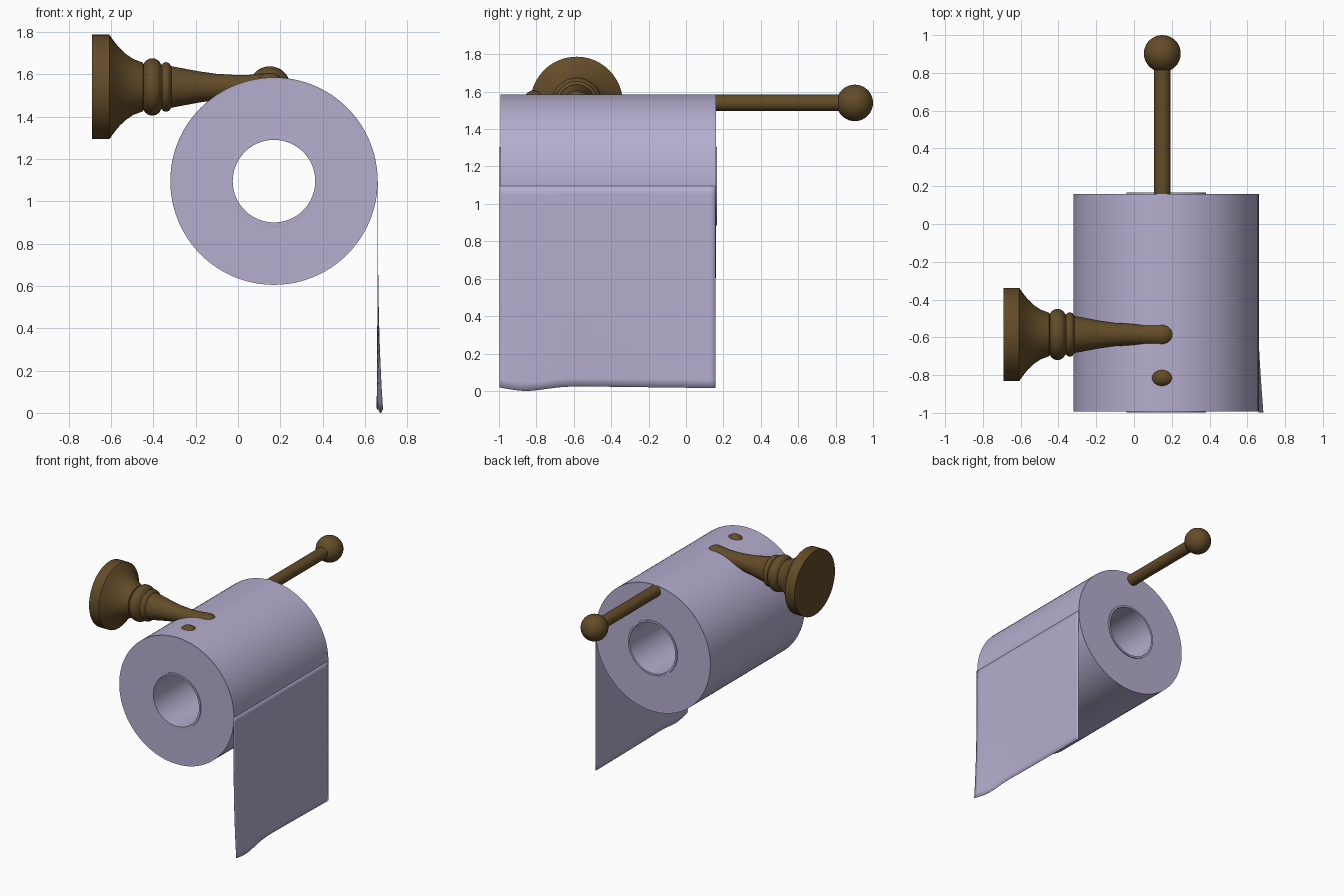
import bpy, bmesh, math

cube = bpy.data.objects.get("Cube")
if cube:
    bpy.data.objects.remove(cube, do_unlink=True)


def make_material(name, color):
    mat = bpy.data.materials.new(name)
    mat.use_nodes = True
    mat.diffuse_color = color
    mat.node_tree.nodes["Principled BSDF"].inputs["Base Color"].default_value = color
    return mat


bronze = make_material("dark bronze", (0.125, 0.072, 0.021, 1))
paper = make_material("lavender paper", (0.46, 0.42, 0.62, 1))


def finish(name, bm, mat, angle=35):
    bmesh.ops.remove_doubles(bm, verts=bm.verts, dist=1e-5)
    bmesh.ops.recalc_face_normals(bm, faces=bm.faces)
    mesh = bpy.data.meshes.new(name)
    bm.to_mesh(mesh)
    bm.free()
    mesh.materials.append(mat)
    obj = bpy.data.objects.new(name, mesh)
    bpy.context.collection.objects.link(obj)
    bpy.ops.object.select_all(action="DESELECT")
    obj.select_set(True)
    bpy.context.view_layer.objects.active = obj
    bpy.ops.object.shade_smooth_by_angle(angle=math.radians(angle))
    return obj


def lathe(name, profile, axis, center, mat, closed=False, sides=48):
    """Turn (position along axis, radius) points around the x or y axis."""
    bm = bmesh.new()
    cx, cy, cz = center
    rings = []
    for along, radius in profile:
        ring = []
        for i in range(sides):
            a = math.tau * i / sides
            u, w = radius * math.cos(a), radius * math.sin(a)
            co = (cx + along, cy + u, cz + w) if axis == "x" else (cx + u, cy + along, cz + w)
            ring.append(bm.verts.new(co))
        rings.append(ring)
    pairs = list(zip(rings, rings[1:]))
    if closed:
        pairs.append((rings[-1], rings[0]))
    for a, b in pairs:
        for i in range(sides):
            j = (i + 1) % sides
            bm.faces.new((a[i], a[j], b[j], b[i]))
    return finish(name, bm, mat)


def arc(center, half_length, radius, start=0, end=180, steps=20):
    """Profile points of an elliptical bulge, from low to high position."""
    angles = [math.radians(start + (end - start) * i / steps) for i in range(steps + 1)]
    return [(center - half_length * math.cos(a), radius * math.sin(a)) for a in angles]


# Wall bracket: flange, flared neck, two turned rings, tapered arm, round tip
arm_profile = [(-0.69, 0), (-0.69, 0.247), (-0.608, 0.247), (-0.585, 0.215),
               (-0.56, 0.184), (-0.53, 0.156), (-0.495, 0.132), (-0.45, 0.115)]
arm_profile += [(p, 0.098 + r) for p, r in arc(-0.405, 0.042, 0.037, 15, 165, 10)]
arm_profile += [(p, 0.1 + r) for p, r in arc(-0.34, 0.02, 0.017, 15, 165, 8)]
arm_profile += [(-0.315, 0.098), (-0.25, 0.086), (-0.18, 0.073), (-0.1, 0.062),
                (-0.02, 0.057), (0.05, 0.057), (0.1, 0.062)]
arm_profile += arc(0.15, 0.07, 0.067, 75, 180, 12)
lathe("bracket_arm", arm_profile, "x", (0, -0.585, 1.54), bronze)

# Crossbar with a small end knob and a large ball
bar_center = (0.15, 0, 1.54)
lathe("crossbar", [(-0.8, 0), (-0.8, 0.044), (0.87, 0.044), (0.87, 0)], "y", bar_center, bronze)
lathe("end_knob", arc(-0.815, 0.056, 0.067), "y", bar_center, bronze)
lathe("end_ball", arc(0.9025, 0.0975, 0.0975), "y", bar_center, bronze)

# Paper roll with shallow winding ridges on both ends
roll_center = (0.17, 0, 1.095)
inner, outer, front, back = 0.208, 0.49, -0.992, 0.16
windings = 24
ridges = [(0.002 * (i % 2), inner + (outer - inner) * i / windings) for i in range(windings + 1)]
roll_profile = [(front + d, r) for d, r in ridges] + [(back - d, r) for d, r in reversed(ridges)]
lathe("paper_roll", roll_profile, "y", roll_center, paper, closed=True, sides=96)

# Core tube, standing slightly proud of the roll
lathe("core_tube", [(-0.997, 0.195), (-0.997, 0.21), (0.167, 0.21), (0.167, 0.195)],
      "y", roll_center, paper, closed=True, sides=64)


# Hanging sheet, curling outward at the lower front corner
def sheet_point(u, v):
    y = -0.997 + 1.155 * u
    corner = max(0, 1 - u / 0.4)
    bottom = 0.03 - 0.015 * u - 0.028 * math.exp(-((u - 0.12) / 0.13) ** 2)
    z = 1.095 + (bottom - 1.095) * v
    x = 0.66 + v ** 3 * (0.024 * corner ** 1.3 - 0.004 * math.sin(math.pi * u))
    return x, y, z


bm = bmesh.new()
cols, rows = 40, 24
grid = [[bm.verts.new(sheet_point(i / cols, j / rows)) for i in range(cols + 1)]
        for j in range(rows + 1)]
for j in range(rows):
    for i in range(cols):
        bm.faces.new((grid[j][i], grid[j + 1][i], grid[j + 1][i + 1], grid[j][i + 1]))
sheet = finish("hanging_sheet", bm, paper)
solid = sheet.modifiers.new("thickness", "SOLIDIFY")
solid.thickness = 0.002
solid.offset = 0
